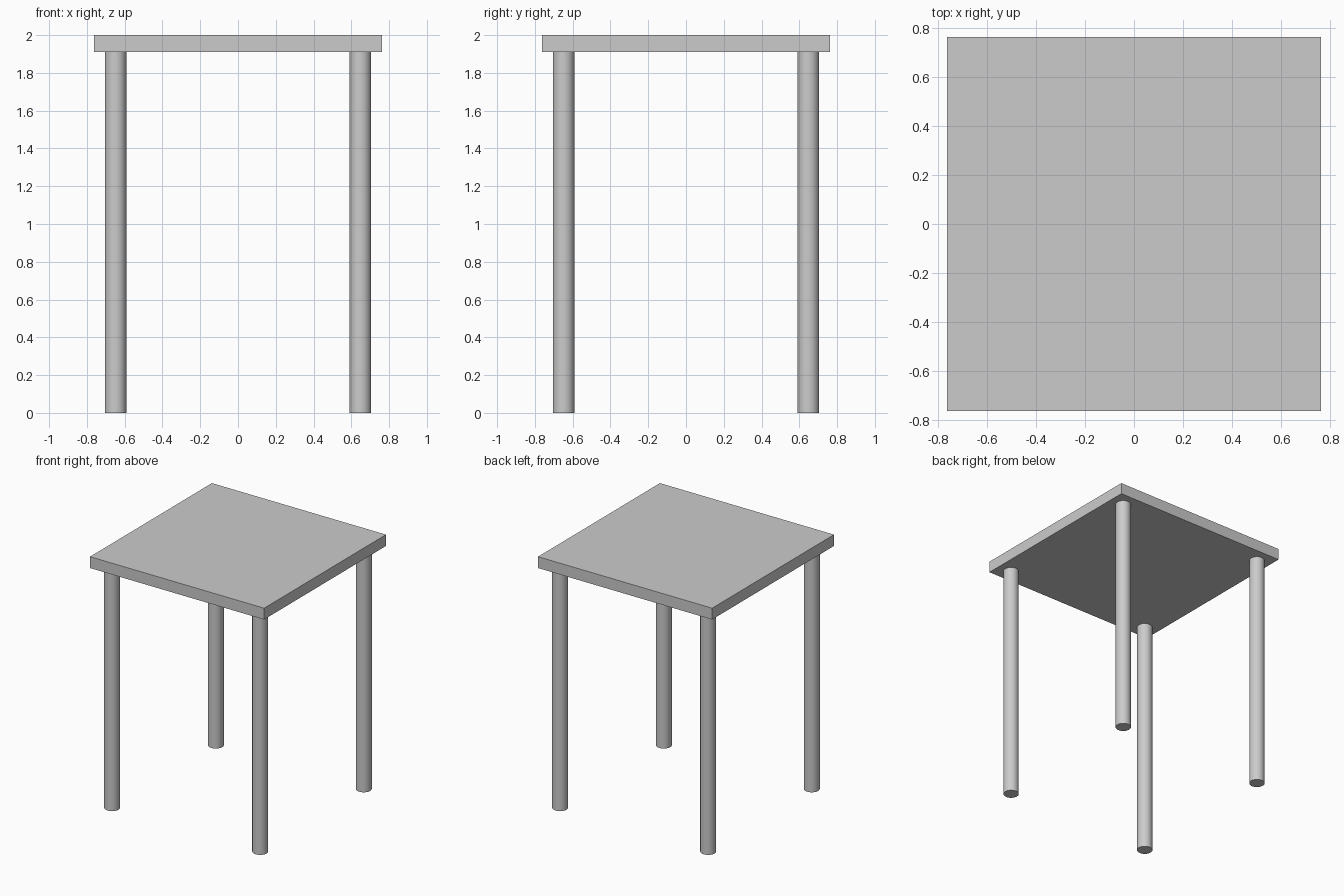
import bpy

# Remove the default cube
default = bpy.data.objects.get("Cube")
if default:
    bpy.data.objects.remove(default, do_unlink=True)

WIDTH, HEIGHT, THICKNESS = 1.524, 2.0, 0.09
LEG_OFFSET, LEG_RADIUS = 0.648, 0.057
LEG_HEIGHT = HEIGHT - THICKNESS

# Single plain grey
grey = bpy.data.materials.new("light_grey")
grey.use_nodes = True
colour = (0.6, 0.6, 0.6, 1.0)
grey.diffuse_color = colour
grey.node_tree.nodes["Principled BSDF"].inputs["Base Color"].default_value = colour

# Square top slab
bpy.ops.mesh.primitive_cube_add(size=1, location=(0, 0, HEIGHT - THICKNESS / 2))
top = bpy.context.object
top.name = "table_top"
top.scale = (WIDTH, WIDTH, THICKNESS)
bpy.ops.object.transform_apply(location=False, rotation=False, scale=True)
top.data.materials.append(grey)

# Four round legs
for depth_name, sy in (("front", -1), ("back", 1)):
    for side_name, sx in (("right", -1), ("left", 1)):
        bpy.ops.mesh.primitive_cylinder_add(
            vertices=32, radius=LEG_RADIUS, depth=LEG_HEIGHT,
            location=(sx * LEG_OFFSET, sy * LEG_OFFSET, LEG_HEIGHT / 2))
        leg = bpy.context.object
        leg.name = f"{depth_name}_{side_name}_leg"
        leg.data.materials.append(grey)
        bpy.ops.object.shade_smooth_by_angle()
